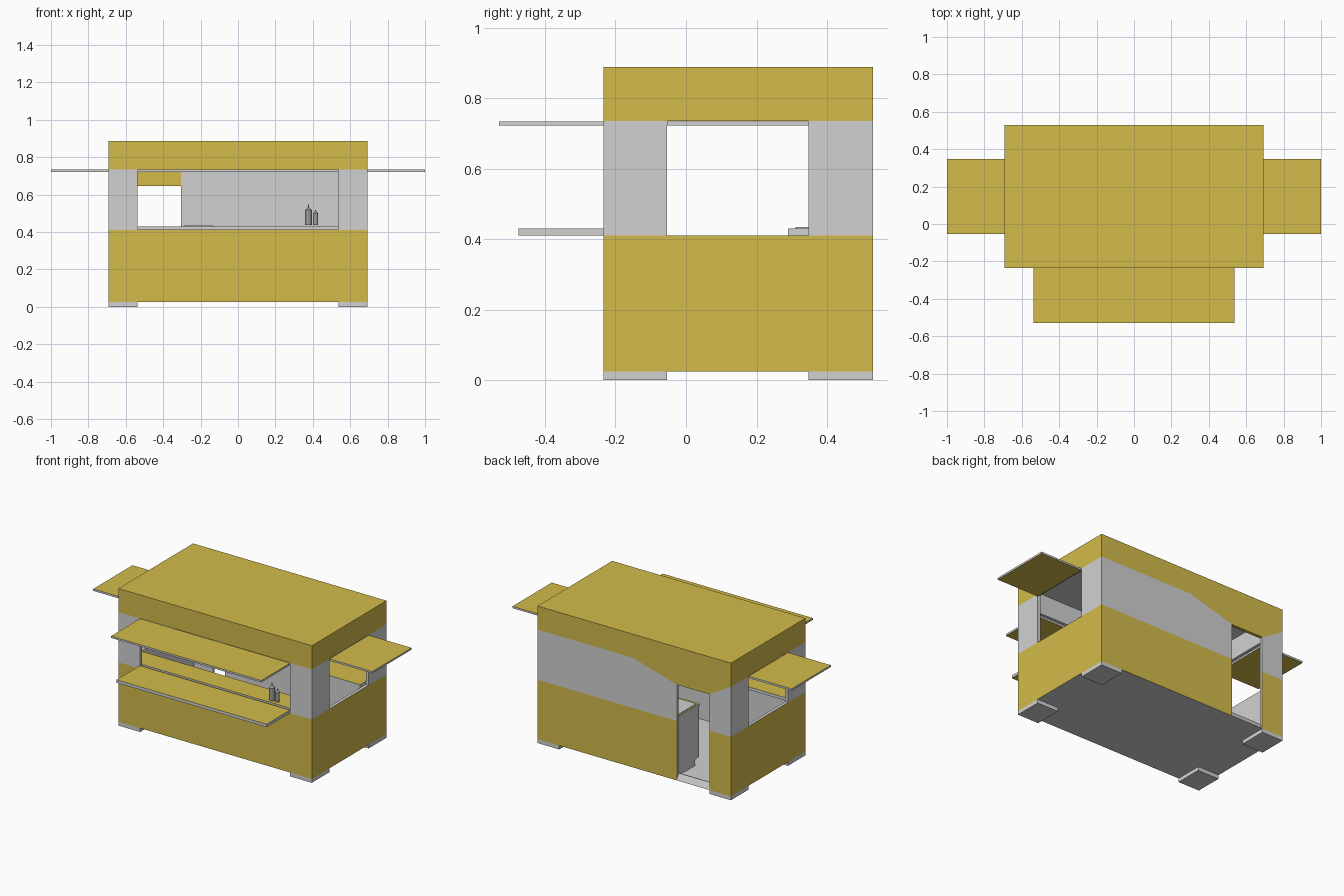
import bpy, bmesh, math
from mathutils import Matrix, Vector

if "Cube" in bpy.data.objects:
    bpy.data.objects.remove(bpy.data.objects["Cube"])


def material(name, rgb):
    m = bpy.data.materials.new(name)
    m.diffuse_color = (*rgb, 1)
    m.use_nodes = True
    m.node_tree.nodes["Principled BSDF"].inputs["Base Color"].default_value = m.diffuse_color
    return m


YELLOW = material("mustard_yellow", (0.65, 0.50, 0.07))
GREY = material("light_grey", (0.64, 0.64, 0.64))
DARK = material("mid_grey", (0.33, 0.33, 0.33))

X, WX = 0.693, 0.538                    # half width of the body, of the front window
Y0, WY0, WY1, Y1 = -0.234, -0.054, 0.348, 0.53
ZB, ZL, ZU, ZT, ZD = 0.025, 0.41, 0.735, 0.888, 0.645
WALL = 0.02


def finish(name, bm, mats):
    me = bpy.data.meshes.new(name)
    bm.to_mesh(me)
    bm.free()
    for m in mats:
        me.materials.append(m)
    ob = bpy.data.objects.new(name, me)
    bpy.context.collection.objects.link(ob)
    return ob


def box(name, lo, hi, mats=(GREY,)):
    """Box between two corners; a second material goes on top and bottom."""
    bm = bmesh.new()
    lo, hi = Vector(lo), Vector(hi)
    bmesh.ops.create_cube(bm, size=1, matrix=Matrix.Translation((lo + hi) / 2)
                          @ Matrix.Diagonal((*(hi - lo), 1)))
    bm.normal_update()
    if len(mats) > 1:
        for f in bm.faces:
            f.material_index = int(abs(f.normal.z) > 0.5)
    return finish(name, bm, mats)


# Body shell: banded walls with openings, roof and floor, then thickened
bm = bmesh.new()


def face(pts, mat):
    bm.faces.new([bm.verts.new(p) for p in pts]).material_index = mat


def wall(us, place):
    zs = [ZB, ZL, ZU, ZT]
    for i in range(3):
        for j in range(3):
            if (i, j) != (1, 1):
                u, v, a, b = us[i], us[i + 1], zs[j], zs[j + 1]
                face([place(*p) for p in ((u, a), (v, a), (v, b), (u, b))], int(j == 1))


fx, sy = [-X, -WX, WX, X], [Y0, WY0, WY1, Y1]
wall(fx, lambda u, z: (u, Y0, z))
for s in (-1, 1):
    wall(sy, lambda u, z: (s * X, u, z))

# Back wall: doorway in column 1, grey band dips towards it
bx = [-X, -WX, -0.305, 0.01, WX, X]
bh = [ZU, ZD, ZD, ZU, ZU, ZU]
for i in range(5):
    u, v, p, q = bx[i], bx[i + 1], bh[i], bh[i + 1]
    door = i == 1
    if not door:
        face([(u, Y1, ZB), (v, Y1, ZB), (v, Y1, ZL), (u, Y1, ZL)], 0)
        face([(u, Y1, ZL), (v, Y1, ZL), (v, Y1, q), (u, Y1, p)], 1)
    face([(u, Y1, p), (v, Y1, q), (v, Y1, ZT), (u, Y1, ZT)], 2 if door else 0)

# Roof and floor share every vertex of the wall edges
ring = ([(x, Y0) for x in fx] + [(X, y) for y in sy[1:]]
        + [(x, Y1) for x in bx[-2::-1]] + [(-X, y) for y in sy[-2:0:-1]])
face([(x, y, ZT) for x, y in ring], 0)
face([(x, y, ZB) for x, y in ring], 1)
bmesh.ops.remove_doubles(bm, verts=bm.verts, dist=1e-4)
bmesh.ops.recalc_face_normals(bm, faces=bm.faces)
bm.normal_update()
if max(bm.faces, key=lambda f: f.calc_center_median().z).normal.z < 0:
    bmesh.ops.reverse_faces(bm, faces=bm.faces)
# outer slots 0-2, inner slots 3-5
shell = finish("kiosk_shell", bm, [YELLOW, GREY, YELLOW, GREY, GREY, YELLOW])
mod = shell.modifiers.new("thickness", 'SOLIDIFY')
mod.thickness, mod.offset, mod.use_even_offset = WALL, -1, True
mod.material_offset = mod.material_offset_rim = 3

# Corner feet
for sx, side in ((-1, "left"), (1, "right")):
    xa, xb = sorted((sx * WX, sx * X))
    for ya, yb, end in ((Y0, WY0, "front"), (WY1, Y1, "back")):
        box(f"{end}_{side}_foot", (xa, ya, 0), (xb, yb, ZB))
    # Side awnings
    xa, xb = sorted((sx * X, sx * 1.0))
    box(f"{side}_awning", (xa, WY0, 0.722), (xb, WY1, 0.734), (GREY, YELLOW))

# Front awning and serving counters
box("front_awning", (-WX, -0.53, 0.722), (WX, Y0, 0.734), (GREY, YELLOW))
box("front_counter", (-WX, -0.475, 0.411), (WX, Y0, 0.43), (GREY, YELLOW))
box("inner_front_counter", (-X + WALL, Y0 + WALL, 0.411), (X - WALL, -0.065, 0.43),
    (GREY, YELLOW))

# Back work counter with cabinet, recessed base and sink plate
box("back_worktop", (-0.30, 0.29, 0.411), (X - WALL, Y1 - WALL, 0.43), (GREY, YELLOW))
box("back_cabinet", (-0.30, 0.295, 0.085), (X - WALL, Y1 - WALL, 0.411))
box("cabinet_base", (-0.30, 0.335, ZB + WALL), (X - WALL, Y1 - WALL, 0.085))
box("sink_plate", (-0.29, 0.31, 0.43), (-0.13, 0.49, 0.434))


# Bottles on the inner counter
def bottle(name, x, y, r, body, tip):
    bm = bmesh.new()
    z0 = 0.437
    prof = [(0, z0), (r, z0), (r, body), (r * 0.45, body + 0.01),
            (r * 0.2, body + 0.014), (r * 0.2, tip), (0, tip)]
    vs = [bm.verts.new((x + a, y, z)) for a, z in prof]
    es = [bm.edges.new(p) for p in zip(vs, vs[1:])]
    bmesh.ops.spin(bm, geom=vs + es, cent=(x, y, 0), axis=(0, 0, 1),
                   angle=2 * math.pi, steps=12)
    bmesh.ops.remove_doubles(bm, verts=bm.verts, dist=1e-5)
    bmesh.ops.recalc_face_normals(bm, faces=bm.faces)
    finish(name, bm, [DARK])


bottle("tall_bottle", 0.377, -0.19, 0.018, 0.518, 0.547)
bottle("short_bottle", 0.415, -0.19, 0.014, 0.498, 0.518)
